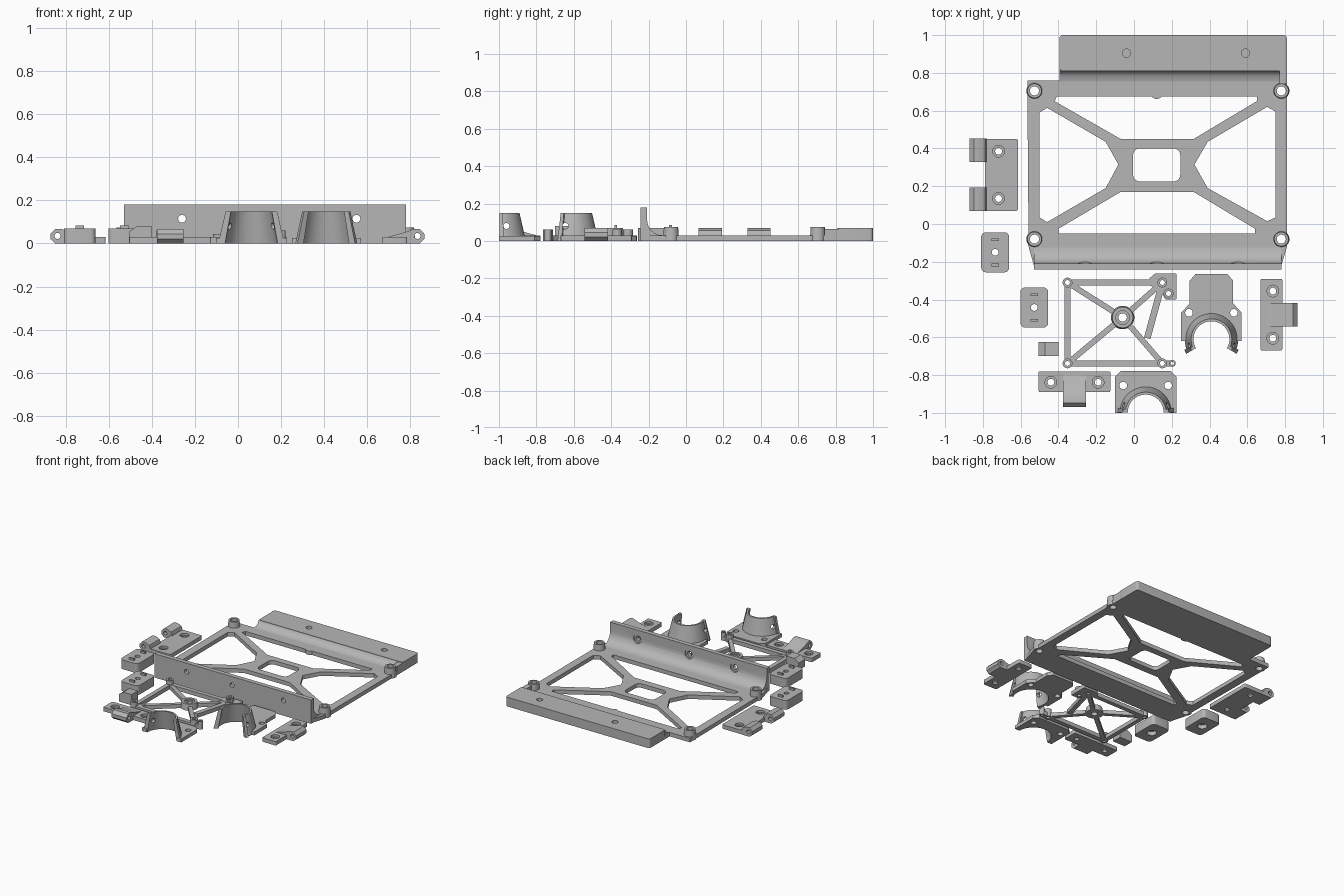
import bpy, bmesh
from math import sin, cos, pi, radians
from mathutils import Matrix

cube = bpy.data.objects.get("Cube")
if cube:
    bpy.data.objects.remove(cube, do_unlink=True)

grey = bpy.data.materials.new("plain grey")
grey.use_nodes = True
GREY = (0.47, 0.47, 0.47, 1)
grey.diffuse_color = GREY
grey.node_tree.nodes["Principled BSDF"].inputs["Base Color"].default_value = GREY
parts = []
ALONG_X = Matrix(((0, 0, 1, 0), (1, 0, 0, 0), (0, 1, 0, 0), (0, 0, 0, 1)))


def finish(name, bm, matrix=None, keep=True):
    bmesh.ops.recalc_face_normals(bm, faces=bm.faces[:])
    if matrix:
        bm.transform(matrix)
    mesh = bpy.data.meshes.new(name)
    bm.to_mesh(mesh)
    bm.free()
    mesh.materials.append(grey)
    ob = bpy.data.objects.new(name, mesh)
    bpy.context.collection.objects.link(ob)
    if keep:
        parts.append(ob)
    else:
        ob.hide_render = True
    return ob


def prism(name, pts, z0, z1, matrix=None, keep=True, rounding=0):
    """Extrude an outline from z0 to z1, optionally rounding its upright edges."""
    bm = bmesh.new()
    face = bm.faces.new([bm.verts.new((x, y, z0)) for x, y in pts])
    ext = bmesh.ops.extrude_face_region(bm, geom=[face])["geom"]
    bmesh.ops.translate(bm, vec=(0, 0, z1 - z0),
                        verts=[g for g in ext if isinstance(g, bmesh.types.BMVert)])
    if rounding:
        upright = [e for e in bm.edges if abs(e.verts[0].co.z - e.verts[1].co.z) > 1e-5]
        bmesh.ops.bevel(bm, geom=upright, offset=rounding, segments=4, profile=0.5, affect='EDGES')
    return finish(name, bm, matrix, keep)


def rect(x0, x1, y0, y1):
    return [(x0, y0), (x1, y0), (x1, y1), (x0, y1)]


def cylinder(name, x, y, z0, z1, r, r2=None, matrix=None, keep=True):
    bm = bmesh.new()
    bmesh.ops.create_cone(bm, cap_ends=True, segments=32, radius1=r, radius2=r2 or r, depth=z1 - z0,
                          matrix=Matrix.Translation((x, y, (z0 + z1) / 2)))
    return finish(name, bm, matrix, keep)


def cut(targets, cutter):
    for ob in targets:
        mod = ob.modifiers.new("cut", 'BOOLEAN')
        mod.operation, mod.solver, mod.object = 'DIFFERENCE', 'EXACT', cutter
        bpy.context.view_layer.objects.active = ob
        bpy.ops.object.modifier_apply(modifier=mod.name)
    bpy.data.objects.remove(cutter, do_unlink=True)


def drill(targets, x, y, r, z0=-0.1, z1=0.3, matrix=None):
    cut(targets, cylinder("cutter", x, y, z0, z1, r, matrix=matrix, keep=False))


def bar(name, a, b, width, z1):
    dx, dy = b[0] - a[0], b[1] - a[1]
    k = width / 2 / (dx * dx + dy * dy) ** 0.5
    nx, ny = -dy * k, dx * k
    return prism(name, [(a[0] + nx, a[1] + ny), (a[0] - nx, a[1] - ny),
                        (b[0] - nx, b[1] - ny), (b[0] + nx, b[1] + ny)], 0, z1)


def arc_wall(name, x, y, a0, a1, rings, steps):
    """Sweep a closed (radius, height) section around an upright axis."""
    bm = bmesh.new()
    rows = []
    for i in range(steps + 1):
        a = radians(a0 + (a1 - a0) * i / steps)
        rows.append([bm.verts.new((x + r * cos(a), y + r * sin(a), z)) for r, z in rings])
    for p, q in zip(rows, rows[1:]):
        for i in range(4):
            j = (i + 1) % 4
            bm.faces.new((p[i], p[j], q[j], q[i]))
    bm.faces.new(rows[0])
    bm.faces.new(rows[-1])
    return finish(name, bm)


# Large tray floor with its cross-braced openings
floor = prism("tray_floor", [(-.53, -.22), (.78, -.22), (.81, -.12), (.81, .82), (-.395, .82),
                             (-.395, .76), (-.565, .76), (-.558, -.12)], 0, .03)
windows = [
    [(-.41, .675), (.65, .675), (.65, .65), (.315, .45), (-.07, .45), (-.42, .65)],
    [(-.4, -.05), (.64, -.05), (.64, -.025), (.315, .17), (-.07, .17), (-.4, -.025)],
    [(-.5, .59), (-.46, .615), (-.15, .435), (-.083, .315), (-.15, .19), (-.46, .01), (-.5, .035)],
    [(.75, .595), (.705, .62), (.39, .435), (.32, .315), (.39, .19), (.705, .015), (.75, .035)],
]
for pts in windows:
    cut([floor], prism("cutter", pts, -.1, .1, keep=False))
cut([floor], prism("cutter", rect(-.005, .245, .225, .4), -.1, .1, keep=False, rounding=.035))
cylinder("tray_edge_tab", .12, .697, 0, .03, .035)

# Corner posts
for x in (-.527, .78):
    for y in (-.08, .705):
        post = cylinder("tray_post", x, y, 0, .075, .043, .038)
        drill([floor, post], x, y, .024)
prism("tray_corner_block", rect(.77, .81, .74, .82), 0, .065)

# Front wall with a concave fillet and countersunk holes
curve = [(-.125 - .083 * sin(t * pi / 12), .113 - .083 * cos(t * pi / 12)) for t in range(6, -1, -1)]
wall = prism("tray_front_wall", [(-.242, 0), (-.242, .18), (-.208, .18)] + curve + [(-.125, 0)],
             -.53, .78, ALONG_X)
to_y = Matrix.Rotation(radians(90), 4, 'X')
for x in (-.26, .12, .55):
    drill([wall], x, .115, .018, .1, .4, to_y)
    drill([wall], x, .115, .034, 0, .215, to_y)

# Rear ledge with fillet
ledge = prism("tray_rear_ledge", rect(-.395, .81, .81, 1), 0, .07, rounding=.018)
prism("ledge_fillet", [(.755, .03), (.785, .036), (.803, .05), (.812, .068), (.812, .01), (.755, .01)],
      -.395, .78, ALONG_X)
for x in (-.04, .59):
    drill([ledge], x, .905, .022, .02, .1)


# Hinge brackets: plate, knuckle arms, countersunk holes
def hinge_bracket(name, x, y, turn, depth, hole_y, arms, gusset):
    m = Matrix.Translation((x, y, 0)) @ Matrix.Rotation(radians(turn), 4, 'Z')
    plate = prism(name + "_plate", rect(-.19, .19, 0, depth), 0, .03, m, rounding=.008)
    for hx in (-.125, .125):
        drill([plate], hx, hole_y, .018, matrix=m)
        drill([plate], hx, hole_y, .031, .014, .1, m)
    side = [(gusset, 0), (gusset, .03), (0, .055), (-.03, .068), (-.058, .068),
            (-.08, .045), (-.08, .02), (-.058, 0)]
    for c in arms:
        arm = prism(name + "_arm", side, c - .062, c + .062, m @ ALONG_X)
        drill([arm], -.048, .035, .014, -.4, .4, m @ ALONG_X)


hinge_bracket("front_hinge", -.315, -.89, 0, .11, .052, [0], .09)
hinge_bracket("left_hinge", .785, -.48, 90, .115, .05, [0], .09)
hinge_bracket("right_hinge", -.79, .26, -90, .175, .073, [-.13, .13], .01)

# Spacer pads with locating tabs
for x, y in ((-.735, -.15), (-.528, -.442)):
    pad = prism("spacer_pad", rect(x - .074, x + .074, y - .106, y + .106), 0, .07, rounding=.025)
    drill([pad], x, y, .018)
    drill([pad], x, y, .034, -.1, .03)
    for s in (-1, 1):
        prism("pad_tab", rect(x - .019, x + .019, y + s * .067 - .007, y + s * .067 + .007), .06, .084)

# Small clip
prism("clip", [(-.505, 0), (-.4, 0), (-.4, .08), (-.47, .08), (-.505, .055)], -.7, -.625,
      Matrix(((1, 0, 0, 0), (0, 0, 1, 0), (0, 1, 0, 0), (0, 0, 0, 1))))

# Small board frame
hub = (-.06, -.495)
corners = [(-.352, -.31), (.15, -.31), (.15, -.738), (-.352, -.738)]
frame = [bar("board_frame_bar", corners[i], corners[j], .033, .03) for i, j in ((0, 1), (2, 3), (3, 0))]
frame += [bar("board_frame_brace", c, hub, .03, .028) for c in corners]
frame.append(bar("board_frame_brace", (.145, -.33), (.07, -.605), .035, .029))
frame.append(bar("board_frame_bar", (.15, -.738), (.203, -.738), .033, .03))
frame.append(prism("board_frame_tab", [(.08, -.325), (.08, -.29), (.11, -.262), (.225, -.262),
                                       (.225, -.4), (.165, -.4), (.14, -.345)], 0, .03, rounding=.006))
hub_ring = cylinder("board_hub", *hub, 0, .045, .062, .055)
drill([hub_ring] + frame, *hub, .022)
drill([hub_ring], *hub, .036, .035, .1)
for x, y in corners + [(.183, -.368), (.203, -.738)]:
    r = .018 if x > .2 else .026
    post = cylinder("board_post", x, y, 0, .06, r)
    drill([post] + frame, x, y, r * .5)


# Half-round tapered holders on flat mounting plates
def holder(name, x, y, outline, hole_y, sweep, slot_y):
    plate = prism(name + "_plate", [(x + px, py) for px, py in outline]
                  + [(x - px, py) for px, py in reversed(outline)], 0, .026)
    drill([plate], x, y, .126)
    for s in (-1, 1):
        drill([plate], x + s * .119, hole_y, .02)
    a0, a1 = -sweep, 180 + sweep
    section = [(.122, 0), (.142, 0), (.108, .148), (.095, .148)]
    shell = arc_wall(name + "_shell", x, y, a0, a1, section, 32)
    rib = [(r + (.012 if i in (1, 2) else 0), z) for i, (r, z) in enumerate(section)]
    ribs = [arc_wall(name + "_rib", x, y, a, a + 9, rib, 2) for a in (a0, a1 - 9)]
    drill([shell] + ribs, slot_y, .08, .016, x - .2, x + .2, ALONG_X)


holder("rear_holder", .41, -.61, [(.16, -.62), (.16, -.47), (.115, -.42), (.115, -.30), (.085, -.265)],
       -.47, 30, -.645)
holder("front_holder", .062, -.998, [(.163, -1), (.163, -.81), (.13, -.777)], -.855, 0, -.96)

# Smooth curved surfaces, keep edges crisp
bpy.ops.object.select_all(action='DESELECT')
for ob in parts:
    ob.select_set(True)
bpy.context.view_layer.objects.active = parts[0]
bpy.ops.object.shade_smooth_by_angle(angle=radians(30))
